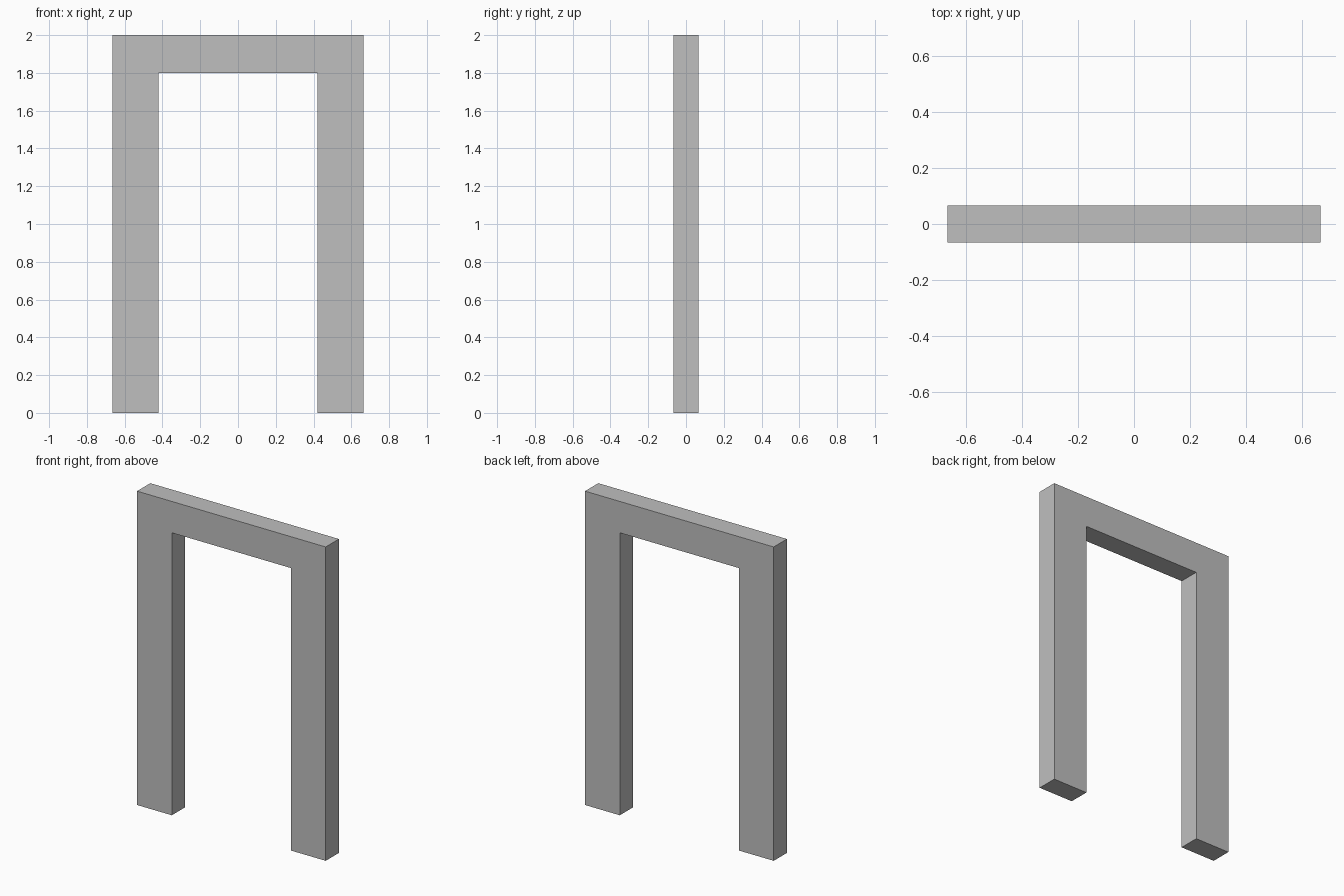
import bpy
import bmesh

cube = bpy.data.objects.get("Cube")
if cube:
    bpy.data.objects.remove(cube, do_unlink=True)

OUTER, INNER = 0.665, 0.42
HEIGHT, OPENING = 2.0, 1.8
DEPTH = 0.133

# Plain grey material
grey = bpy.data.materials.new("light_grey")
grey.use_nodes = True
colour = (0.52, 0.52, 0.52, 1)
grey.diffuse_color = colour
grey.node_tree.nodes["Principled BSDF"].inputs["Base Color"].default_value = colour

# Door frame: half of the outline, mirrored, then extruded through its depth
half = [(INNER, OPENING), (INNER, 0), (OUTER, 0), (OUTER, HEIGHT)]
outline = half + [(-x, z) for x, z in reversed(half)]

bm = bmesh.new()
face = bm.faces.new([bm.verts.new((x, -DEPTH / 2, z)) for x, z in outline])
result = bmesh.ops.extrude_face_region(bm, geom=[face], use_keep_orig=True)
new_verts = [v for v in result["geom"] if isinstance(v, bmesh.types.BMVert)]
bmesh.ops.translate(bm, verts=new_verts, vec=(0, DEPTH, 0))
bmesh.ops.recalc_face_normals(bm, faces=bm.faces)

mesh = bpy.data.meshes.new("door_frame")
bm.to_mesh(mesh)
bm.free()
mesh.materials.append(grey)
frame = bpy.data.objects.new("door_frame", mesh)
bpy.context.collection.objects.link(frame)
